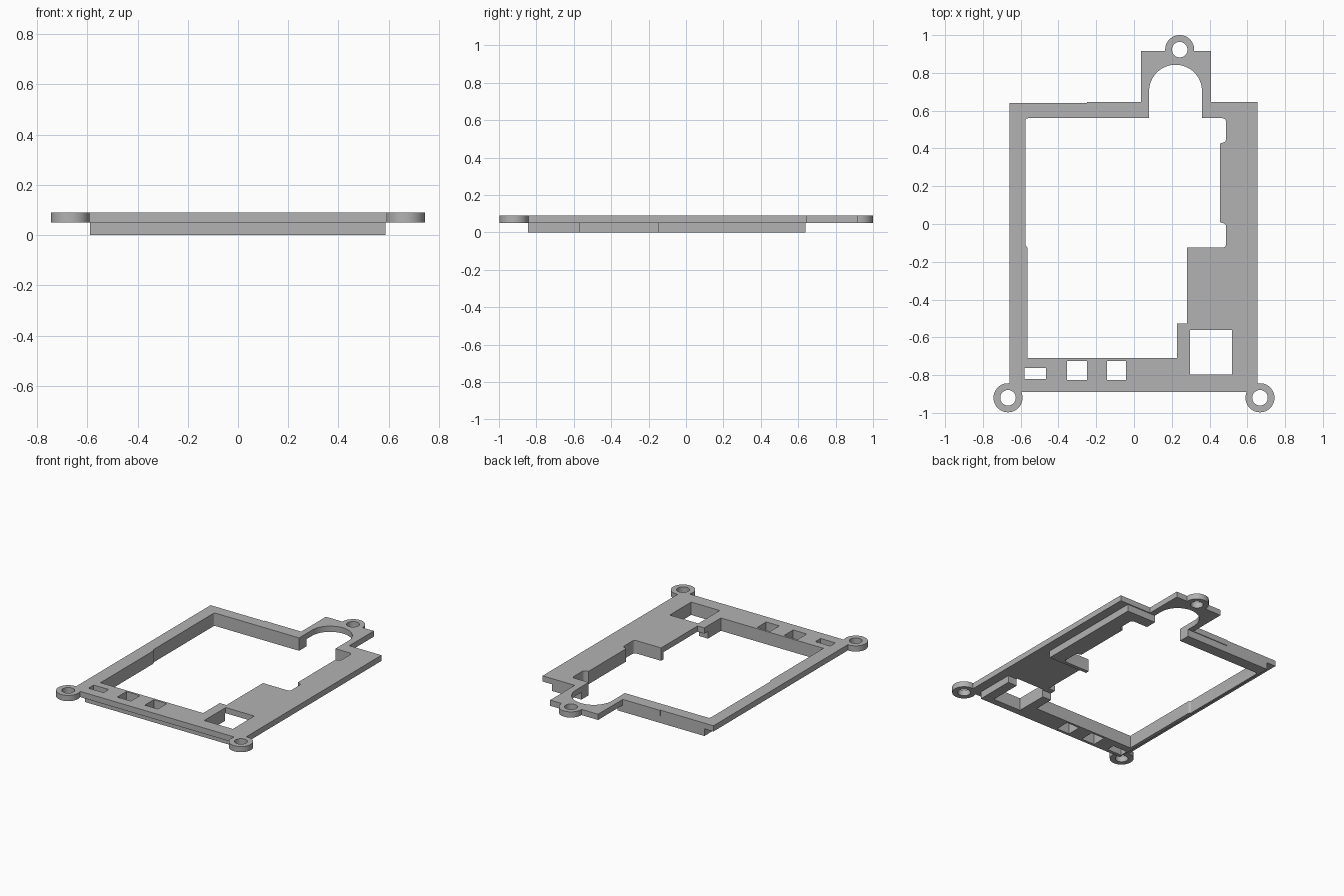
import bpy, bmesh
from math import sin, cos, pi

if "Cube" in bpy.data.objects:
    bpy.data.objects.remove(bpy.data.objects["Cube"])

grey = bpy.data.materials.new("plain_grey")
grey.use_nodes = True
grey.diffuse_color = (0.45, 0.45, 0.45, 1)
grey.node_tree.nodes["Principled BSDF"].inputs["Base Color"].default_value = grey.diffuse_color

TOP, MID = 0.09, 0.05   # plate top and underside
OVERLAP = 0.07          # lower walls reach into the plate


def prism(name, points, z0, z1):
    bm = bmesh.new()
    face = bm.faces.new([bm.verts.new((x, y, z0)) for x, y in points])
    out = bmesh.ops.extrude_face_region(bm, geom=[face])
    verts = [v for v in out["geom"] if isinstance(v, bmesh.types.BMVert)]
    bmesh.ops.translate(bm, verts=verts, vec=(0, 0, z1 - z0))
    bmesh.ops.recalc_face_normals(bm, faces=bm.faces)
    mesh = bpy.data.meshes.new(name)
    bm.to_mesh(mesh)
    bm.free()
    mesh.materials.append(grey)
    obj = bpy.data.objects.new(name, mesh)
    bpy.context.scene.collection.objects.link(obj)
    return obj


def box(name, x0, x1, y0, y1, z0, z1):
    return prism(name, [(x0, y0), (x1, y0), (x1, y1), (x0, y1)], z0, z1)


def arc(cx, cy, r, start, end, n):
    angles = [start + (end - start) * i / n for i in range(n + 1)]
    return [(cx + r * cos(a), cy + r * sin(a)) for a in angles]


def disc(name, cx, cy, r, z0, z1):
    return prism(name, arc(cx, cy, r, 0, 2 * pi, 48)[:-1], z0, z1)


def combine(target, tools, operation):
    for tool in tools:
        mod = target.modifiers.new(tool.name, "BOOLEAN")
        mod.operation, mod.solver, mod.object = operation, "EXACT", tool
    bpy.context.view_layer.update()
    deps = bpy.context.evaluated_depsgraph_get()
    mesh = bpy.data.meshes.new_from_object(target.evaluated_get(deps))
    target.modifiers.clear()
    target.data = mesh
    for tool in tools:
        bpy.data.objects.remove(tool)


# Upper plate with the raised tab at the back
frame = prism("bezel_frame", [
    (-0.66, -0.89), (0.655, -0.89), (0.655, 0.647), (0.407, 0.647),
    (0.407, 0.917), (0.037, 0.917), (0.037, 0.645), (-0.25, 0.645),
    (-0.25, 0.64), (-0.66, 0.64)], MID, TOP)

# Screw ears and lower locating walls
ears = [(-0.667, -0.92), (0.667, -0.92), (0.242, 0.923)]
parts = [disc("screw_ear", x, y, 0.077, MID, TOP) for x, y in ears]
parts += [
    box("front_wall", -0.59, 0.588, -0.845, -0.567, 0, OVERLAP),
    box("left_wall", -0.59, -0.52, -0.8, 0.6, 0, OVERLAP),
    box("back_wall", -0.59, 0.588, 0.5, 0.64, 0, OVERLAP),
    box("right_wall", 0.4, 0.588, -0.15, 0.6, 0, OVERLAP),
    box("cross_wall", 0.28, 0.5, -0.15, -0.1, 0, OVERLAP)]
combine(frame, parts, "UNION")

# Large opening: stepped right side, arched bay at the back
opening = [(-0.565, -0.71), (0.228, -0.71), (0.228, -0.527), (0.28, -0.527), (0.28, -0.125)]
opening += arc(0.468, -0.105, 0.02, -pi / 2, 0, 5)
opening += arc(0.468, -0.015, 0.02, 0, pi / 2, 5)
opening += [(0.455, 0.01), (0.455, 0.425)]
opening += arc(0.468, 0.45, 0.02, -pi / 2, 0, 5)
opening += arc(0.468, 0.54, 0.02, 0, pi / 2, 5)
opening += [(0.36, 0.56)] + arc(0.22, 0.703, 0.14, 0, pi, 32) + [(0.08, 0.56)]
opening += arc(-0.561, 0.546, 0.014, pi / 2, pi, 4)
opening += [(-0.575, -0.11), (-0.565, -0.125)]
cutters = [prism("opening_cutter", opening, -0.1, 0.2)]

# Front windows, large square window and screw holes
for x0, x1, y0, y1 in [(-0.58, -0.465, -0.82, -0.763), (-0.355, -0.25, -0.825, -0.725),
                       (-0.143, -0.042, -0.825, -0.725), (0.297, 0.518, -0.797, -0.56)]:
    cutters.append(box("window_cutter", x0, x1, y0, y1, -0.1, 0.2))
cutters += [disc("screw_hole_cutter", x, y, 0.041, -0.1, 0.2) for x, y in ears]
combine(frame, cutters, "DIFFERENCE")

# Smooth the round walls, keep the edges crisp
bpy.ops.object.select_all(action="DESELECT")
frame.select_set(True)
bpy.context.view_layer.objects.active = frame
bpy.ops.object.shade_smooth_by_angle(angle=pi / 6)
